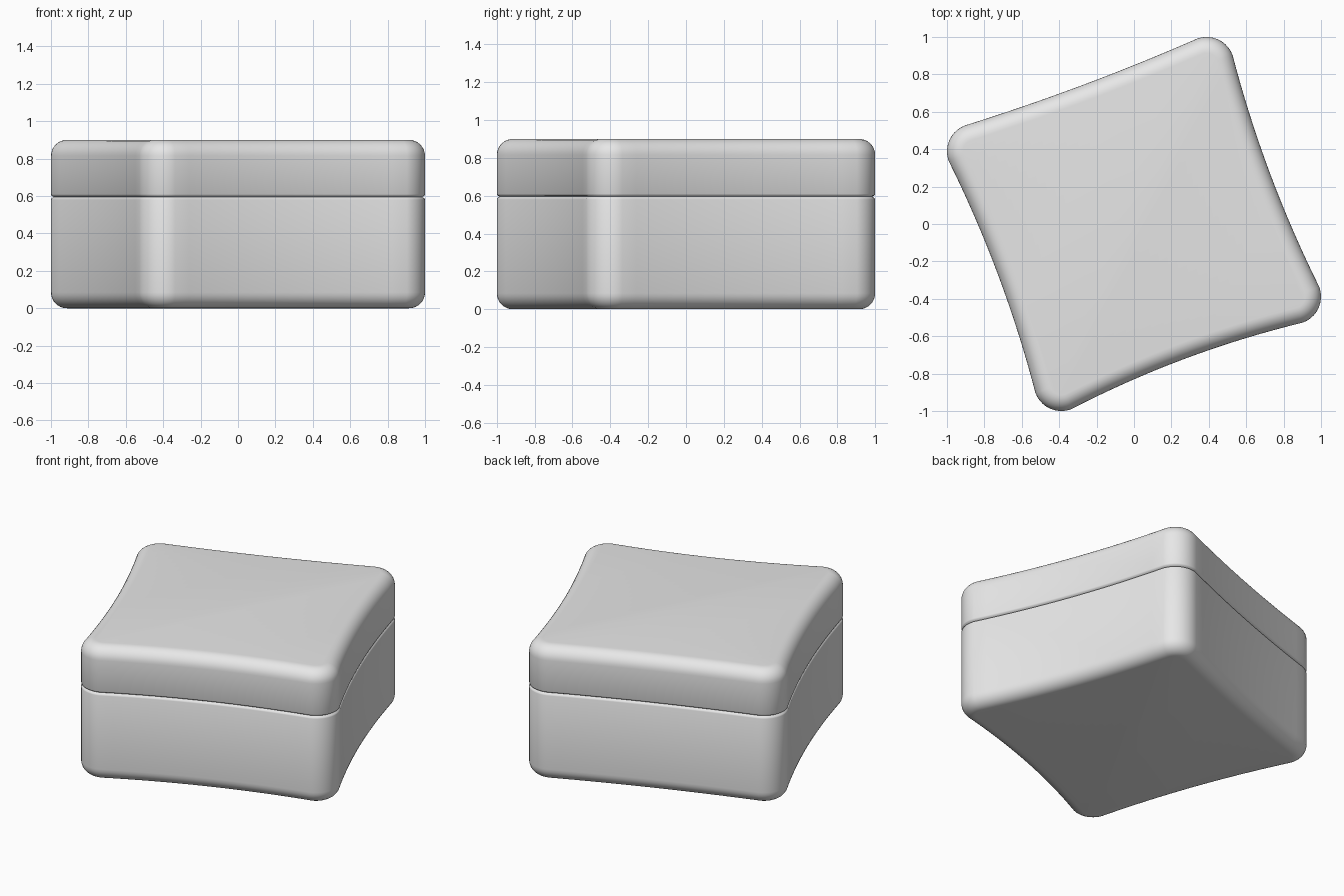
import bpy, bmesh, math

if "Cube" in bpy.data.objects:
    bpy.data.objects.remove(bpy.data.objects["Cube"])

HALF, CORNER, TURN = 0.81, 0.148, math.radians(20.5)
SAG = [0.034, 0.018, 0.034, 0.04]      # inward bow of each side: right, back, left, front
EDGE = 0.085                            # rounding of top and bottom rims

grey = bpy.data.materials.new("light grey")
grey.diffuse_color = (0.8, 0.8, 0.8, 1)
grey.use_nodes = True
grey.node_tree.nodes["Principled BSDF"].inputs["Base Color"].default_value = grey.diffuse_color


def outline(inset):
    """Turned rounded square with slightly hollow sides."""
    pts = []
    c = HALF - CORNER
    r = CORNER - inset
    for k in range(4):
        a = TURN + k * math.pi / 2
        n = (math.cos(a), math.sin(a))
        u = (-n[1], n[0])
        for i in range(17):             # hollow side
            s = -1 + i / 8
            d = HALF - inset - SAG[k] * (1 - s * s)
            pts.append((n[0] * d + u[0] * s * c, n[1] * d + u[1] * s * c))
        cx, cy = (n[0] + u[0]) * c, (n[1] + u[1]) * c
        for i in range(1, 10):          # round corner
            b = a + i / 10 * math.pi / 2
            pts.append((cx + r * math.cos(b), cy + r * math.sin(b)))
    return pts


def loft(name, layers):
    """Skin (z, inset) layers; the first layer is capped."""
    bm = bmesh.new()
    rings = [[bm.verts.new((x, y, z)) for x, y in outline(inset)] for z, inset in layers]
    bm.faces.new(rings[0])
    n = len(rings[0])
    for lo, hi in zip(rings, rings[1:]):
        for i in range(n):
            j = (i + 1) % n
            bm.faces.new((lo[i], lo[j], hi[j], hi[i]))
    bmesh.ops.recalc_face_normals(bm, faces=bm.faces)
    # open shells: make sure the cap points outward
    bm.faces.ensure_lookup_table()
    bm.normal_update()
    outward = 1 if layers[0][0] > 0.5 else -1
    if bm.faces[0].normal.z * outward < 0:
        bmesh.ops.reverse_faces(bm, faces=bm.faces)
    me = bpy.data.meshes.new(name)
    bm.to_mesh(me)
    bm.free()
    ob = bpy.data.objects.new(name, me)
    bpy.context.collection.objects.link(ob)
    me.materials.append(grey)
    bpy.ops.object.select_all(action='DESELECT')
    ob.select_set(True)
    bpy.context.view_layer.objects.active = ob
    bpy.ops.object.shade_smooth_by_angle(angle=math.radians(40))


# rounded rim from the flat cap out to the wall: (height, inset)
rim = [(EDGE * (1 - math.cos(t)), EDGE * (1 - math.sin(t)))
       for t in (i / 8 * math.pi / 2 for i in range(9))]

# lower box and lid, meeting in a fine groove at z = 0.595
loft("box_base", rim + [(0.58, 0), (0.588, 0.003), (0.595, 0.015)])
loft("box_lid", [(0.9 - h, d) for h, d in rim] + [(0.61, 0), (0.602, 0.003), (0.595, 0.015)])
